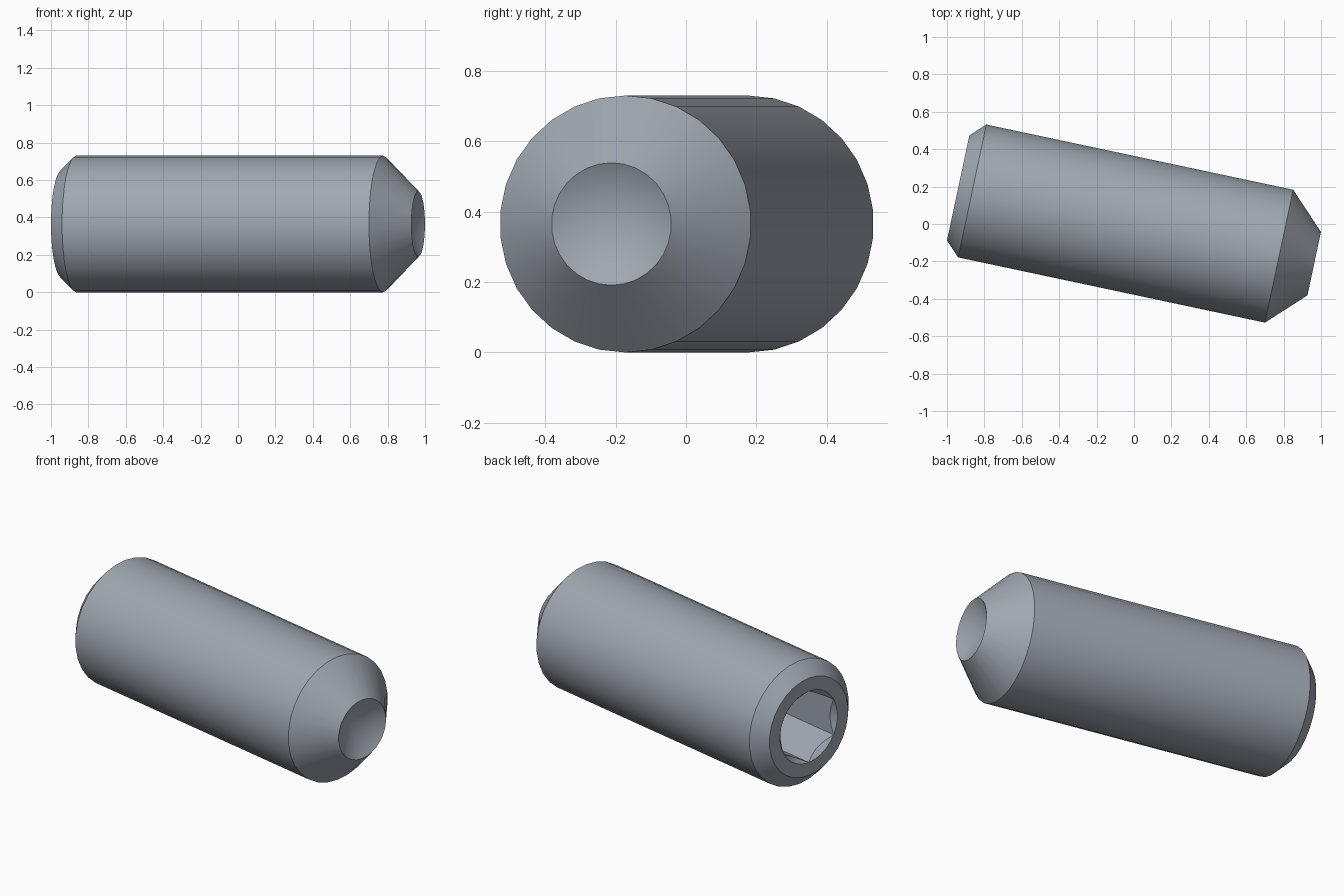
import bpy, bmesh
from math import sin, cos, pi, radians

cube = bpy.data.objects.get("Cube")
if cube:
    bpy.data.objects.remove(cube, do_unlink=True)

SEGMENTS = 30      # five segments per socket flat
RADIUS = 0.365
HEX_RADIUS = 0.211  # socket corner radius
TIP, FACE = 0.986, -0.96
SOCKET_DEPTH = 0.43


def hex_radius(a):
    """Distance from the axis to the hexagon wall, corners up and down."""
    return HEX_RADIUS * cos(pi / 6) / cos(a % (pi / 3) - pi / 6)


# Each ring gives (position along the axis, radius) for an angle from the top
rings = [
    lambda a: (TIP, 0.174),                                       # cup rim
    lambda a: (0.794, RADIUS),                                    # point taper
    lambda a: (-0.883, RADIUS),                                   # body end
    lambda a: (FACE, 0.289),                                      # end chamfer
    lambda a: (FACE, HEX_RADIUS),                                 # socket mouth
    lambda a: (FACE + HEX_RADIUS - hex_radius(a), hex_radius(a)),  # countersink
    lambda a: (FACE + SOCKET_DEPTH, hex_radius(a)),               # socket floor
]

bm = bmesh.new()
loops = []
for ring in rings:
    loop = []
    for i in range(SEGMENTS):
        a = 2 * pi * i / SEGMENTS
        x, r = ring(a)
        loop.append(bm.verts.new((x, r * sin(a), r * cos(a))))
    loops.append(loop)

# Bridge the rings, then close the cup cone and the socket floor
cup_apex = bm.verts.new((TIP - 0.10, 0, 0))
for i in range(SEGMENTS):
    j = (i + 1) % SEGMENTS
    for p, q in zip(loops, loops[1:]):
        bm.faces.new((p[i], p[j], q[j], q[i]))
    bm.faces.new((cup_apex, loops[0][j], loops[0][i]))
bm.faces.new(loops[-1])
bmesh.ops.remove_doubles(bm, verts=bm.verts, dist=0.0005)
bmesh.ops.recalc_face_normals(bm, faces=bm.faces)

mesh = bpy.data.meshes.new("set_screw")
bm.to_mesh(mesh)
bm.free()
screw = bpy.data.objects.new("set_screw", mesh)
bpy.context.collection.objects.link(screw)
screw.location = (-0.001, -0.007, RADIUS)
screw.rotation_euler.z = radians(-12)

# Steel colour
steel = bpy.data.materials.new("blue_grey_steel")
steel.use_nodes = True
color = (0.35, 0.39, 0.44, 1)
steel.diffuse_color = color
steel.node_tree.nodes["Principled BSDF"].inputs["Base Color"].default_value = color
mesh.materials.append(steel)

# Smooth round surfaces, sharp edges
bpy.ops.object.select_all(action='DESELECT')
screw.select_set(True)
bpy.context.view_layer.objects.active = screw
bpy.ops.object.shade_smooth_by_angle(angle=radians(30))
